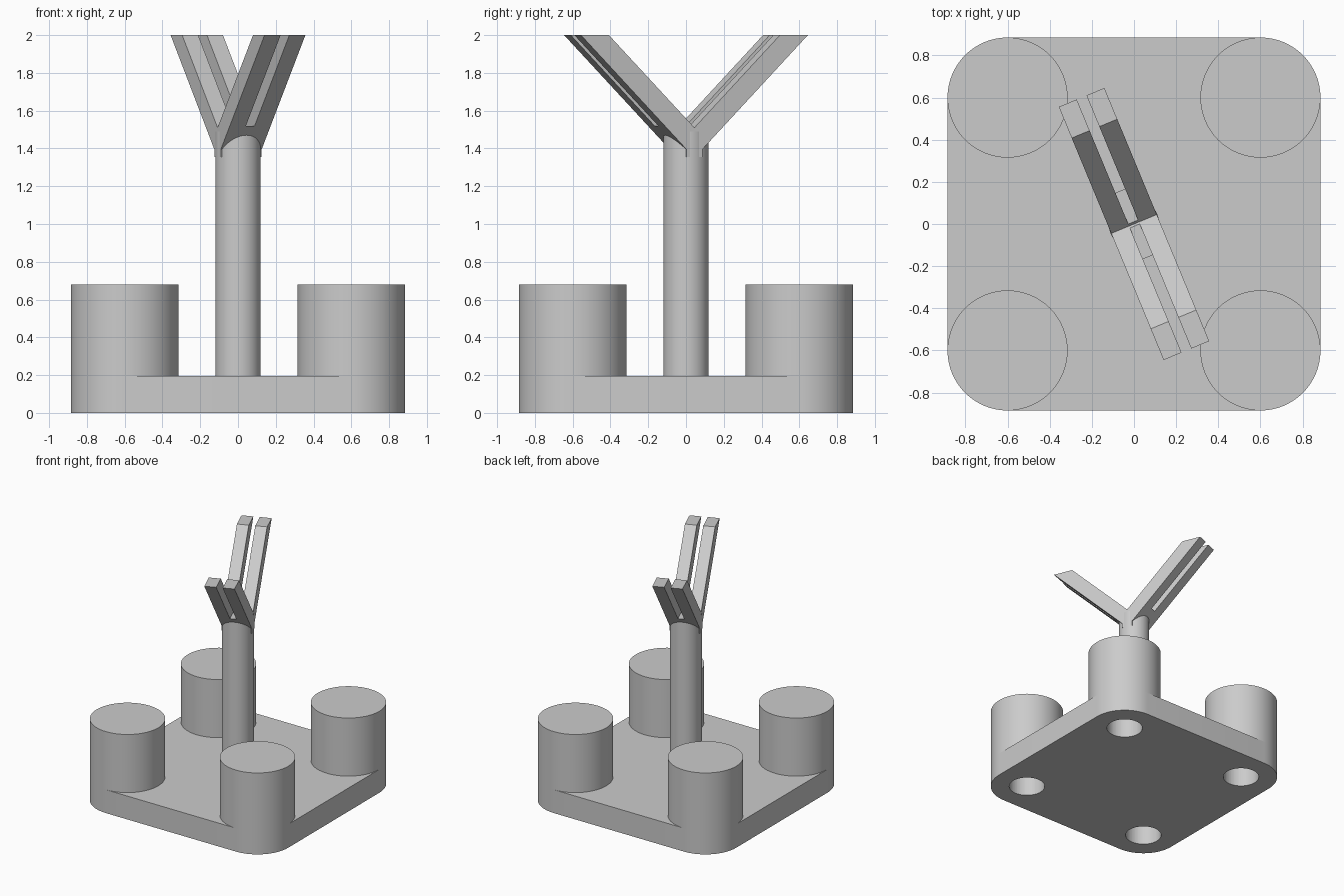
import bpy, bmesh
from math import cos, sin, pi, radians

cube = bpy.data.objects.get("Cube")
if cube:
    bpy.data.objects.remove(cube, do_unlink=True)

grey = bpy.data.materials.new("plain grey")
grey.use_nodes = True
colour = (0.6, 0.6, 0.6, 1)
grey.diffuse_color = colour
grey.node_tree.nodes["Principled BSDF"].inputs["Base Color"].default_value = colour

CORNER, RADIUS, PLATE_TOP = 0.6, 0.285, 0.195
HOLE, SEGMENTS = 0.14, 64


def finish(name, bm):
    bmesh.ops.recalc_face_normals(bm, faces=bm.faces)
    mesh = bpy.data.meshes.new(name)
    bm.to_mesh(mesh)
    bm.free()
    mesh.materials.append(grey)
    obj = bpy.data.objects.new(name, mesh)
    bpy.context.collection.objects.link(obj)
    return obj


def prism(name, points, offset):
    """Extrude a closed outline of 3D points along an offset."""
    bm = bmesh.new()
    face = bm.faces.new([bm.verts.new(p) for p in points])
    made = bmesh.ops.extrude_face_region(bm, geom=[face])["geom"]
    bmesh.ops.translate(bm, vec=offset, verts=[v for v in made if isinstance(v, bmesh.types.BMVert)])
    return finish(name, bm)


def lathe(name, profile, x=0, y=0):
    """Turn a profile of (radius, height) about a vertical axis."""
    bm = bmesh.new()
    verts = [bm.verts.new((r, 0, z)) for r, z in profile]
    edges = [bm.edges.new(pair) for pair in zip(verts, verts[1:])]
    bmesh.ops.spin(bm, geom=verts + edges, cent=(0, 0, 0), axis=(0, 0, 1),
                   angle=2 * pi, steps=SEGMENTS, use_duplicate=False)
    bmesh.ops.remove_doubles(bm, verts=bm.verts, dist=0.0005)
    obj = finish(name, bm)
    obj.location = (x, y, 0)
    return obj


def cut(obj, cutter):
    mod = obj.modifiers.new("cut", "BOOLEAN")
    mod.operation, mod.solver, mod.object = "DIFFERENCE", "EXACT", cutter
    cutter.hide_render = True
    cutter.hide_set(True)


def smooth(obj):
    bpy.ops.object.select_all(action="DESELECT")
    obj.select_set(True)
    bpy.context.view_layer.objects.active = obj
    bpy.ops.object.shade_smooth_by_angle(angle=radians(30))


# Base plate with rounded corners
corners = [(1, 1), (-1, 1), (-1, -1), (1, -1)]
outline = []
for i, (sx, sy) in enumerate(corners):
    for step in range(17):
        a = (i + step / 16) * pi / 2
        outline.append((sx * CORNER + RADIUS * cos(a), sy * CORNER + RADIUS * sin(a), 0))
plate = prism("base_plate", outline, (0, 0, PLATE_TOP))

# Hollow corner posts, and the holes that open below the plate
post_profile = [(0, 0.48), (HOLE, 0.48), (HOLE, PLATE_TOP), (RADIUS, PLATE_TOP),
                (RADIUS, 0.68), (0, 0.68)]
names = ["back_left_post", "back_right_post", "front_right_post", "front_left_post"]
for name, (sx, sy) in zip(names, corners):
    x, y = sx * CORNER, sy * CORNER
    smooth(lathe(name, post_profile, x, y))
    cut(plate, lathe(name + "_hole_cutter", [(0, -0.1), (HOLE, -0.1), (HOLE, 0.3), (0, 0.3)], x, y))
smooth(plate)

# Central pole
smooth(lathe("central_pole", [(0, PLATE_TOP), (0.12, PLATE_TOP), (0.12, 1.49), (0, 1.49)]))

# Forked cradle: V profile with a small foot, turned about the pole
half = [(0, 1.51), (0.49, 2), (0.65, 2), (0.045, 1.395), (0.045, 1.355)]
vee = half + [(-y, z) for y, z in reversed(half[1:])]
WIDTH, TURN = 0.234, radians(22.5)
fork = prism("forked_cradle", [(-WIDTH / 2, y, z) for y, z in vee], (WIDTH, 0, 0))
fork.rotation_euler.z = TURN

# Slot that splits each arm into two bars
slot = prism("slot_cutter", [(-0.025, -1, 1.52), (0.025, -1, 1.52), (0.025, -1, 2.2), (-0.025, -1, 2.2)],
             (0, 2, 0))
slot.rotation_euler.z = TURN
cut(fork, slot)
